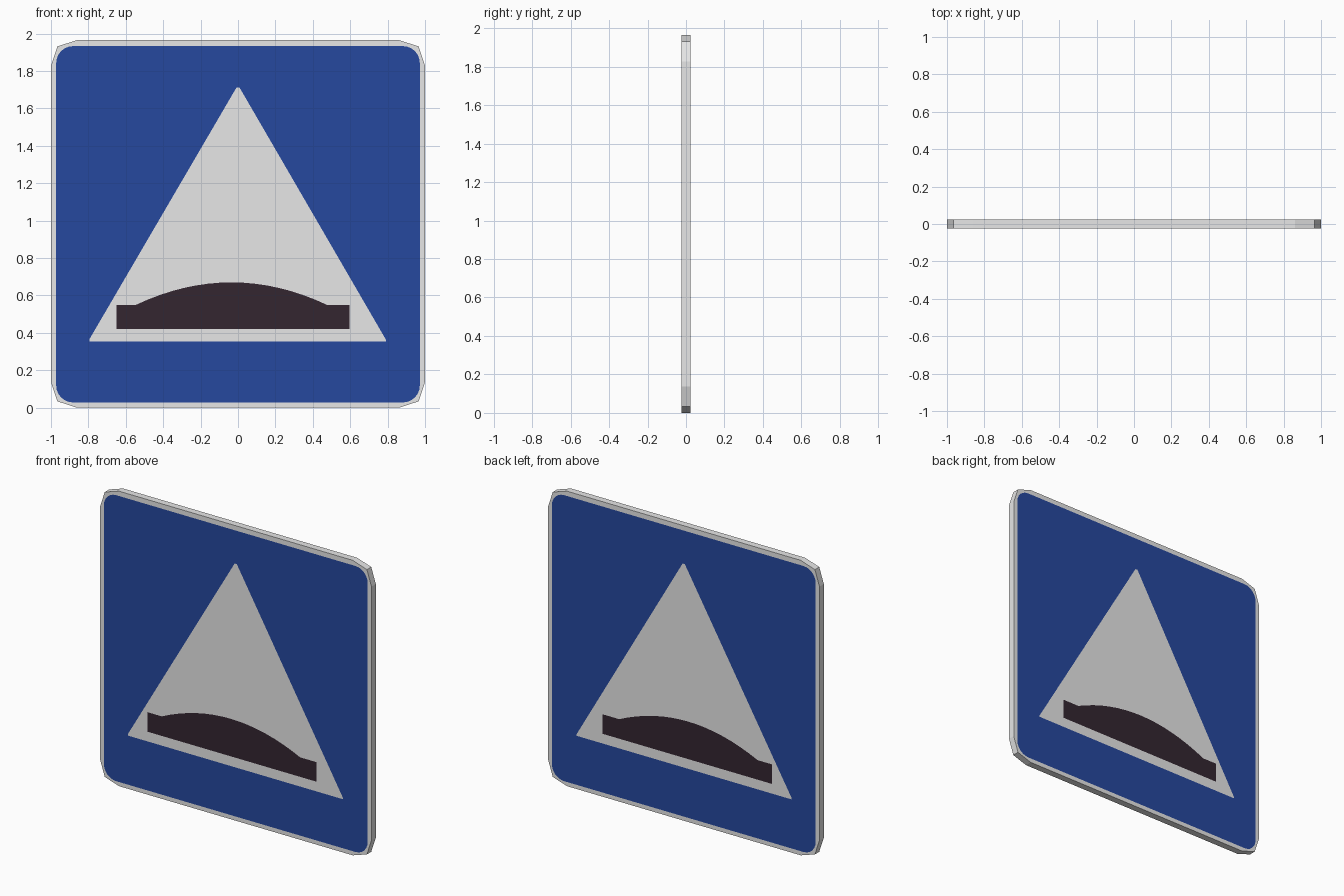
import bpy, bmesh, math

if "Cube" in bpy.data.objects:
    bpy.data.objects.remove(bpy.data.objects["Cube"])

W, H = 1.0, 1.965      # half width, height of the board
HALF = 0.0228          # half thickness of the board
STEP = 0.0006          # offset between painted layers


def material(name, rgb):
    m = bpy.data.materials.new(name)
    m.diffuse_color = (*rgb, 1)
    m.use_nodes = True
    m.node_tree.nodes["Principled BSDF"].inputs["Base Color"].default_value = m.diffuse_color
    return m


white = material("white", (0.80, 0.80, 0.80))
blue = material("blue", (0.0194, 0.065, 0.347))
black = material("dark_brown_black", (0.033, 0.019, 0.030))


def cornered_rect(x, z0, z1, insets):
    """Counter-clockwise rectangle; insets describe the top right corner from side to top."""
    top = [(x - a, z1 - b) for a, b in insets]
    top += [(-px, pz) for px, pz in reversed(top)]
    return top + [(px, z0 + z1 - pz) for px, pz in reversed(top)]


def new_object(name, bm, mat):
    mesh = bpy.data.meshes.new(name)
    bm.to_mesh(mesh)
    bm.free()
    mesh.materials.append(mat)
    ob = bpy.data.objects.new(name, mesh)
    bpy.context.collection.objects.link(ob)
    return ob


def outline_face(bm, pts, y):
    return bm.faces.new([bm.verts.new((x, y, z)) for x, z in pts])


def painted_layer(name, pts, layer, mat):
    """Flat sheet on the front, mirrored to the back."""
    bm = bmesh.new()
    outline_face(bm, pts, -HALF - STEP * layer)
    ob = new_object(name, bm, mat)
    mod = ob.modifiers.new("both_sides", 'MIRROR')
    mod.use_axis = (False, True, False)
    mod.use_mirror_merge = False
    return ob


# Board with clipped corners
bm = bmesh.new()
front = outline_face(bm, cornered_rect(W, 0, H, [(0, .138), (.034, .034), (.138, 0)]), -HALF)
ext = bmesh.ops.extrude_face_region(bm, geom=[front], use_keep_orig=True)
bmesh.ops.translate(bm, vec=(0, 2 * HALF, 0),
                    verts=[v for v in ext["geom"] if isinstance(v, bmesh.types.BMVert)])
bmesh.ops.recalc_face_normals(bm, faces=bm.faces)
new_object("sign_board", bm, white)

# Blue field with rounded corners
r = 0.09
arc = [(r - r * math.cos(t), r - r * math.sin(t))
       for t in (i * math.pi / 12 for i in range(7))]
painted_layer("blue_field", cornered_rect(0.972, 0.028, 1.933, arc), 1, blue)

# White warning triangle with a blunt tip
painted_layer("white_triangle",
              [(-.795, .355), (.79, .355), (.79, .365), (.008, 1.712), (-.008, 1.712), (-.795, .365)],
              2, white)

# Speed bump silhouette: flat slab with an arched top
cx, half = -0.035, 0.51
arch = [(cx + half * u, 0.55 + 0.12 * (1 - u * u)) for u in (1 - i / 8 for i in range(17))]
painted_layer("speed_bump", [(-.65, .42), (.597, .42), (.597, .55)] + arch + [(-.65, .55)], 3, black)
